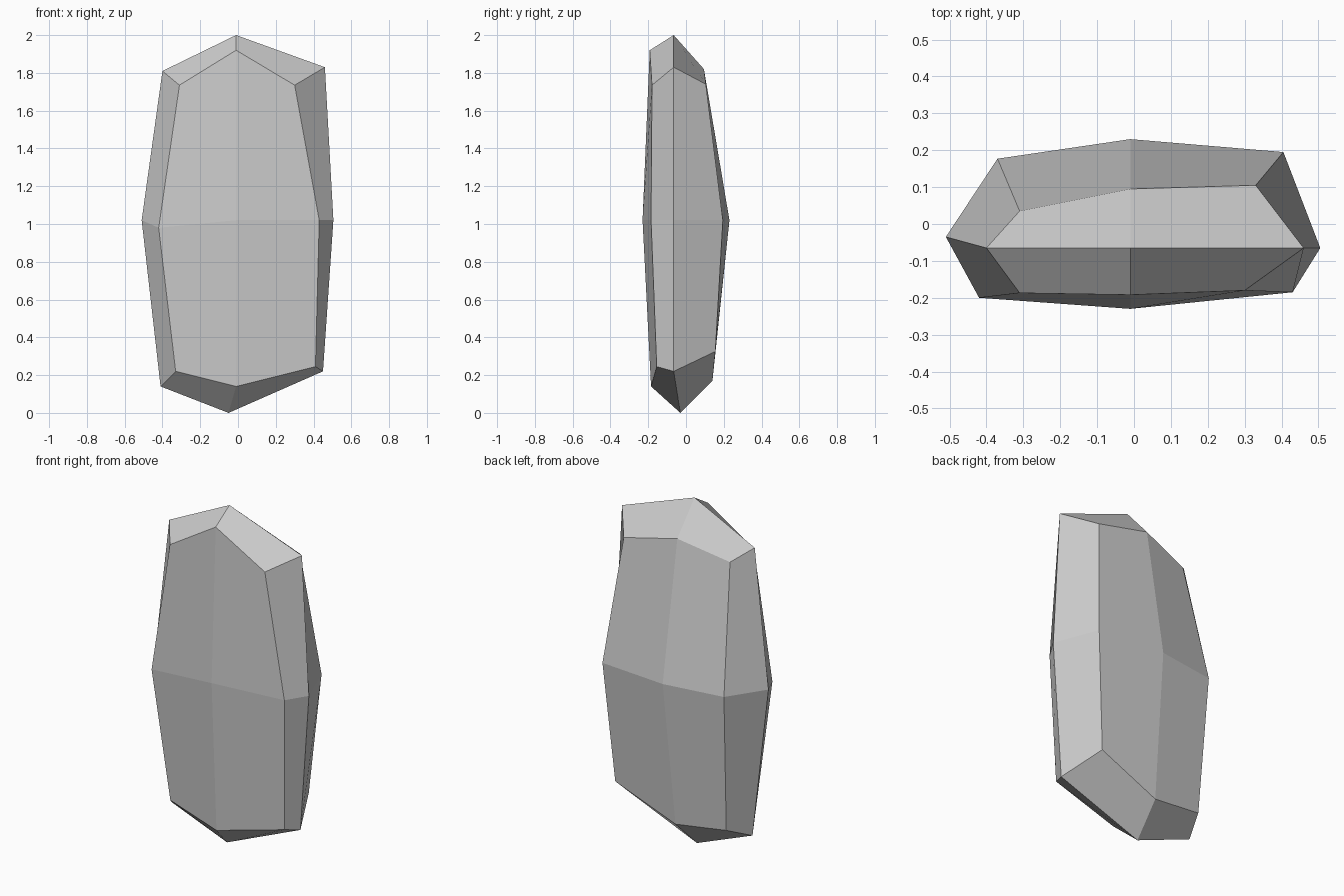
import bpy
import bmesh

if "Cube" in bpy.data.objects:
    bpy.data.objects.remove(bpy.data.objects["Cube"])

# Cross-sections, eight corners each: left, front-left, front, ... back-left
bottom_ring = [(-.41, -.03, .14), (-.33, -.155, .22), (-.01, -.185, .14), (.41, -.155, .245),
               (.45, -.065, .22), (.35, .155, .325), (-.03, .14, .17), (-.345, .12, .21)]
middle_ring = [(-.51, -.035, 1.02), (-.42, -.2, .98), (-.01, -.23, 1.02), (.43, -.185, 1.02),
               (.505, -.065, 1.02), (.405, .195, 1.02), (-.01, .23, 1.02), (-.37, .177, 1.02)]
top_ring = [(-.4, -.065, 1.81), (-.31, -.187, 1.735), (-.01, -.192, 1.92), (.3, -.18, 1.735),
            (.46, -.065, 1.83), (.33, .105, 1.74), (-.01, .095, 1.82), (-.31, .035, 1.74)]

bm = bmesh.new()
rings = [[bm.verts.new(p) for p in ring] for ring in (bottom_ring, middle_ring, top_ring)]

# Side facets
for lower, upper in zip(rings, rings[1:]):
    for i in range(8):
        j = (i + 1) % 8
        bm.faces.new((lower[i], lower[j], upper[j], upper[i]))

# Pointed ends, four facets each
for ring, tip in ((rings[0], (-.05, -.03, 0)), (rings[2], (-.01, -.065, 2))):
    apex = bm.verts.new(tip)
    for i in range(0, 8, 2):
        bm.faces.new((apex, ring[i], ring[i + 1], ring[(i + 2) % 8]))

bmesh.ops.recalc_face_normals(bm, faces=bm.faces)
mesh = bpy.data.meshes.new("standing_stone")
bm.to_mesh(mesh)
bm.free()
bpy.context.collection.objects.link(bpy.data.objects.new("standing_stone", mesh))
